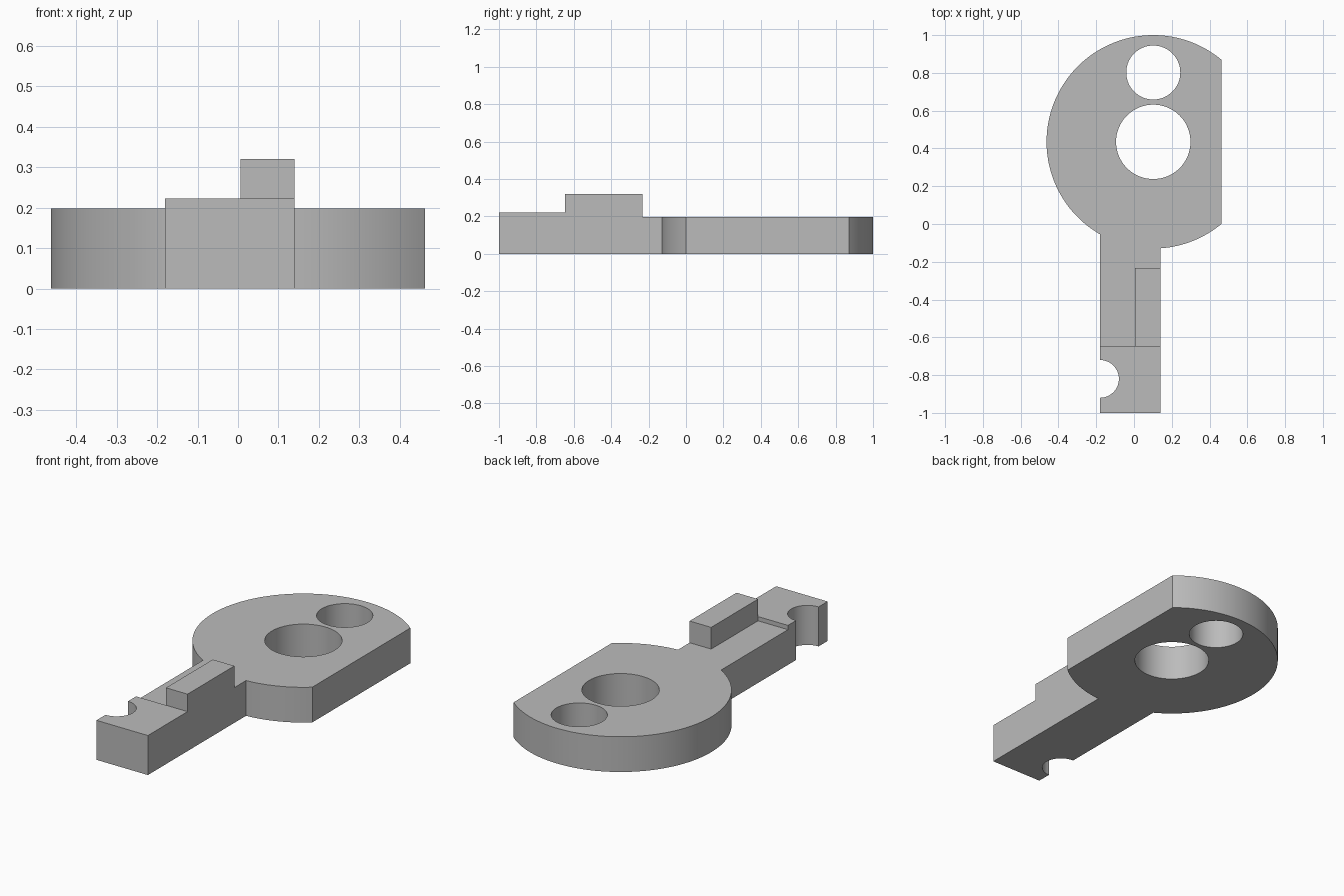
import bpy, bmesh
from math import cos, sin, pi, asin, acos

cube = bpy.data.objects.get("Cube")
if cube:
    bpy.data.objects.remove(cube, do_unlink=True)

CX, CY, R = 0.102, 0.435, 0.565         # round head
LEFT, RIGHT, FLAT = -0.18, 0.14, 0.462  # shank sides and flat on the head
PLATE_H, END_H, RIB_H = 0.198, 0.222, 0.32

grey = bpy.data.materials.new("plain grey")
grey.use_nodes = True
colour = (0.5, 0.5, 0.5, 1)
grey.diffuse_color = colour
grey.node_tree.nodes["Principled BSDF"].inputs["Base Color"].default_value = colour


def prism(name, outline, z0, z1):
    """Extrude a counter-clockwise outline from z0 to z1."""
    bm = bmesh.new()
    face = bm.faces.new([bm.verts.new((x, y, z0)) for x, y in outline])
    ext = bmesh.ops.extrude_face_region(bm, geom=[face])["geom"]
    top = [v for v in ext if isinstance(v, bmesh.types.BMVert)]
    bmesh.ops.translate(bm, verts=top, vec=(0, 0, z1 - z0))
    bmesh.ops.recalc_face_normals(bm, faces=bm.faces)
    mesh = bpy.data.meshes.new(name)
    bm.to_mesh(mesh)
    bm.free()
    mesh.materials.append(grey)
    obj = bpy.data.objects.new(name, mesh)
    bpy.context.collection.objects.link(obj)
    return obj


def arc(cx, cy, r, a0, a1, n):
    return [(cx + r * cos(a0 + (a1 - a0) * i / n),
             cy + r * sin(a0 + (a1 - a0) * i / n)) for i in range(n + 1)]


def box(name, x0, x1, y0, y1, z0, z1):
    return prism(name, [(x0, y0), (x1, y0), (x1, y1), (x0, y1)], z0, z1)


def hole(name, x, y, r):
    obj = prism(name, arc(x, y, r, 0, 2 * pi, 64)[:-1], -0.1, 0.5)
    obj.hide_render = True
    return obj


# Plate: round head with one flat side, running into the straight shank
flat = acos((FLAT - CX) / R)
right_join = 1.5 * pi + asin((RIGHT - CX) / R)
left_join = 1.5 * pi + asin((LEFT - CX) / R)
outline = (arc(CX, CY, R, flat, left_join, 80)
           + [(LEFT, -1), (RIGHT, -1)]
           + arc(CX, CY, R, right_join, 2 * pi - flat, 16))
body = prism("key_body", outline, 0, PLATE_H)

# Raised end block and rib are joined on; holes and side notch are cut
tools = [
    (box("end_block", LEFT, RIGHT, -1, -0.648, 0, END_H), "UNION"),
    (box("rib", 0.006, RIGHT, -0.648, -0.232, 0, RIB_H), "UNION"),
    (hole("centre_hole", CX, CY, 0.197), "DIFFERENCE"),
    (hole("ring_hole", CX, 0.802, 0.143), "DIFFERENCE"),
    (hole("side_notch", LEFT, -0.82, 0.1), "DIFFERENCE"),
]
bpy.ops.object.select_all(action="DESELECT")
bpy.context.view_layer.objects.active = body
body.select_set(True)
for tool, operation in tools:
    mod = body.modifiers.new(tool.name, "BOOLEAN")
    mod.object, mod.operation, mod.solver = tool, operation, "EXACT"
    bpy.ops.object.modifier_apply(modifier=mod.name)
    bpy.data.objects.remove(tool, do_unlink=True)

bpy.ops.object.shade_smooth_by_angle(angle=pi / 6)
